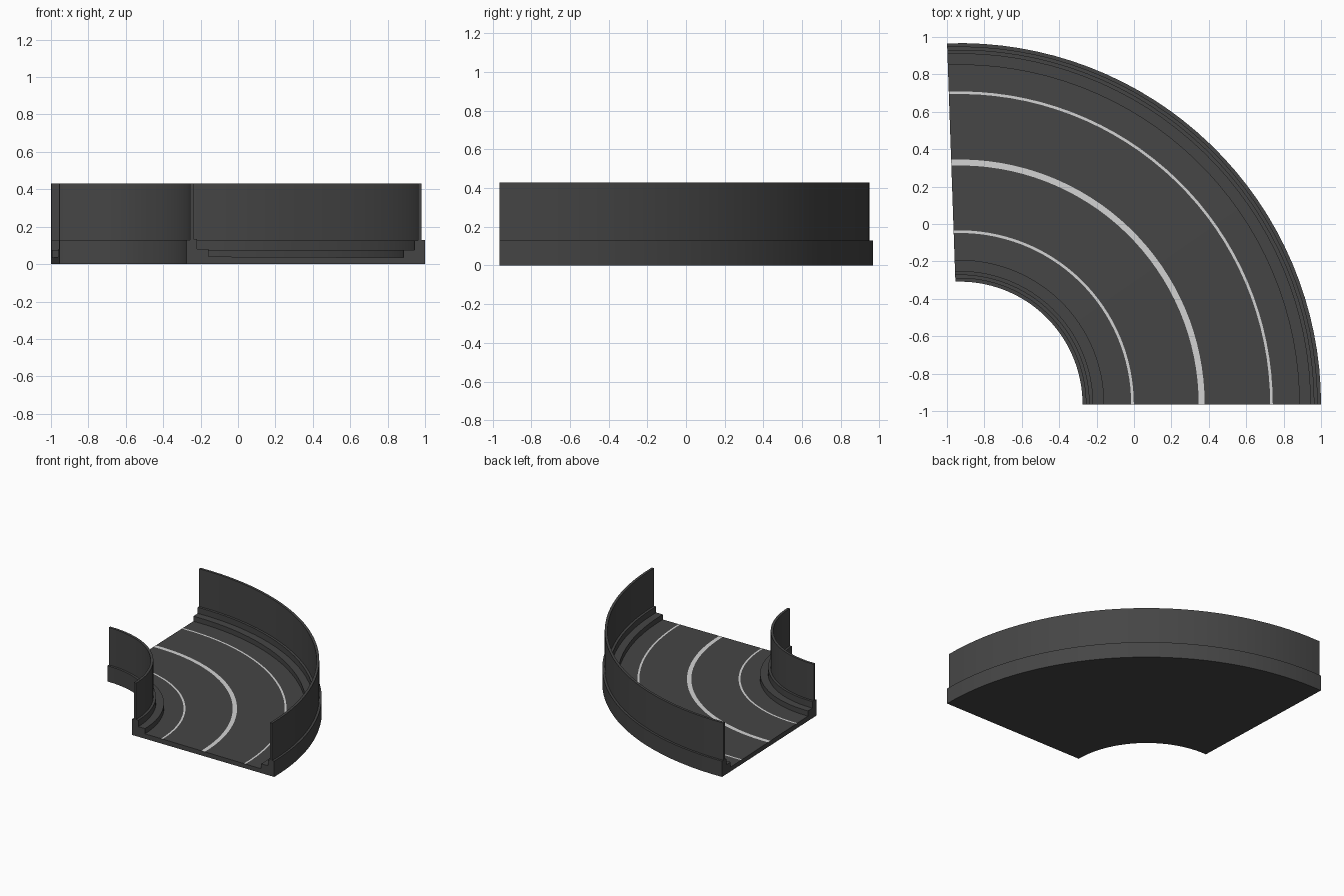
import bpy, bmesh, math

cube = bpy.data.objects.get("Cube")
if cube:
    bpy.data.objects.remove(cube, do_unlink=True)

CENTER_X, CENTER_Y = -0.932, -0.965   # centre of the bend
SWEEP = math.radians(92)
STEPS = 32
R_IN, R_OUT = 0.657, 1.932
WALL_TOP = 0.43


def make_material(name, value):
    mat = bpy.data.materials.new(name)
    mat.use_nodes = True
    colour = (value, value, value, 1)
    mat.diffuse_color = colour
    bsdf = next(n for n in mat.node_tree.nodes if n.type == 'BSDF_PRINCIPLED')
    bsdf.inputs["Base Color"].default_value = colour
    return mat


asphalt = make_material("dark grey", 0.06)
paint = make_material("line white", 0.65)


def sweep(name, profile, painted=()):
    """Sweep a closed (radius, z) profile round the bend; painted edges get the line colour."""
    bm = bmesh.new()
    rings = []
    for i in range(STEPS + 1):
        a = SWEEP * i / STEPS
        rings.append([bm.verts.new((CENTER_X + r * math.cos(a),
                                    CENTER_Y + r * math.sin(a), z)) for r, z in profile])
    n = len(profile)
    for ring, after in zip(rings, rings[1:]):
        for j in range(n):
            k = (j + 1) % n
            face = bm.faces.new((ring[j], ring[k], after[k], after[j]))
            face.material_index = int(j in painted)
    bm.faces.new(rings[0])
    bm.faces.new(rings[-1])
    bmesh.ops.recalc_face_normals(bm, faces=bm.faces)
    mesh = bpy.data.meshes.new(name)
    bm.to_mesh(mesh)
    bm.free()
    mesh.materials.append(asphalt)
    mesh.materials.append(paint)
    obj = bpy.data.objects.new(name, mesh)
    bpy.context.collection.objects.link(obj)
    bpy.ops.object.select_all(action='DESELECT')
    obj.select_set(True)
    bpy.context.view_layer.objects.active = obj
    bpy.ops.object.shade_smooth_by_angle(angle=math.radians(30))
    return obj


# Stepped kerbs and the thin walls standing on them, built from the edge inward
for side, edge, d, top, step in (("inner", R_IN, 1, 0.135, 0.082),
                                 ("outer", R_OUT, -1, 0.125, 0.076)):
    sweep(side + "_kerb", [(edge, 0), (edge, 0.128), (edge + d * 0.018, 0.128),
                           (edge + d * 0.038, top), (edge + d * 0.057, top),
                           (edge + d * 0.057, step), (edge + d * 0.116, step),
                           (edge + d * 0.116, 0)])
    sweep(side + "_wall", [(edge + d * r, z) for r, z in
                           ((0.018, 0.12), (0.018, WALL_TOP),
                            (0.038, WALL_TOP), (0.038, 0.12))])

# Road slab whose top is split at the lane lines
road_in, road_out = R_IN + 0.116, R_OUT - 0.116
z_in, z_out = 0.04, 0.035
lines = ((0.924, 0.014), (1.294, 0.032), (1.667, 0.014))   # radius, width
radii = [road_in]
for radius, width in lines:
    radii += [radius - width / 2, radius + width / 2]
radii.append(road_out)
road_top = [(r, z_in + (z_out - z_in) * (r - road_in) / (road_out - road_in)) for r in radii]
sweep("road", road_top + [(road_out, 0), (road_in, 0)], painted=(1, 3, 5))
